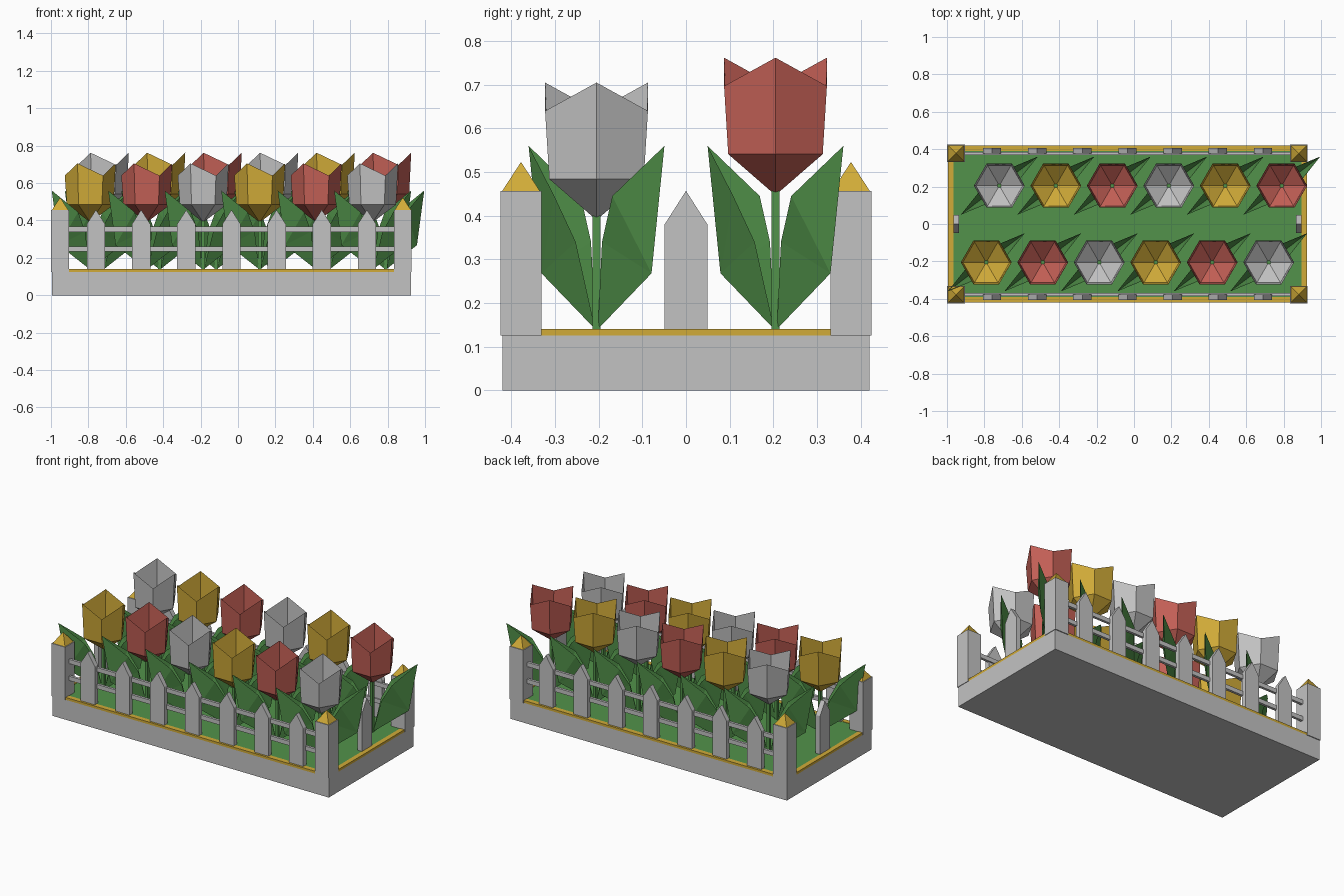
import bpy, bmesh, math
from mathutils import Matrix, Vector

cube = bpy.data.objects.get("Cube")
if cube:
    bpy.data.objects.remove(cube, do_unlink=True)


def material(name, r, g, b):
    m = bpy.data.materials.new(name)
    m.use_nodes = True
    m.diffuse_color = (r, g, b, 1)
    m.node_tree.nodes["Principled BSDF"].inputs["Base Color"].default_value = (r, g, b, 1)
    return m


GREY = material("pale_grey", 0.545, 0.545, 0.545)
GOLD = material("gold", 0.64, 0.41, 0.04)
RED = material("soft_red", 0.55, 0.117, 0.093)
GREEN = material("leaf_green", 0.084, 0.29, 0.069)

CX = -0.035          # middle of the planter along x
SOIL = 0.14          # height of the planted surface


def finish(name, bm, mat, loc=(0, 0, 0), turn=0.0):
    mesh = bpy.data.meshes.new(name)
    bm.to_mesh(mesh)
    bm.free()
    mesh.materials.append(mat)
    obj = bpy.data.objects.new(name, mesh)
    obj.location = loc
    obj.rotation_euler.z = turn
    bpy.context.collection.objects.link(obj)
    return obj


def box(name, mat, size, center):
    bm = bmesh.new()
    bmesh.ops.create_cube(bm, size=1, matrix=Matrix.Diagonal((*size, 1)))
    return finish(name, bm, mat, center)


def picket(name, loc, turn=0.0):
    # pointed board, extruded through its thickness
    half, depth, shoulder, peak = 0.049, 0.03, 0.24, 0.317
    outline = [(-half, 0), (half, 0), (half, shoulder), (0, peak), (-half, shoulder)]
    bm = bmesh.new()
    face = bm.faces.new([bm.verts.new((x, -depth / 2, z)) for x, z in outline])
    new = bmesh.ops.extrude_face_region(bm, geom=[face])["geom"]
    bmesh.ops.translate(bm, vec=(0, depth, 0),
                        verts=[v for v in new if isinstance(v, bmesh.types.BMVert)])
    bmesh.ops.recalc_face_normals(bm, faces=bm.faces)
    finish(name, bm, GREY, loc, turn)


def cup(name, mat, loc):
    # six-sided cup with alternating high and low rim points
    bm = bmesh.new()
    tip = bm.verts.new((0, 0, 0))
    lower, upper = [], []
    for i in range(6):
        d = Vector((math.cos(i * math.pi / 3), math.sin(i * math.pi / 3), 0))
        lower.append(bm.verts.new(d * 0.125 + Vector((0, 0, 0.094))))
        rim = 0.25 if i % 2 else 0.315
        upper.append(bm.verts.new(d * 0.136 + Vector((0, 0, rim))))
    for i in range(6):
        j = (i + 1) % 6
        bm.faces.new((tip, lower[j], lower[i]))
        bm.faces.new((lower[i], lower[j], upper[j], upper[i]))
    finish(name, bm, mat, loc)


def leaf(name, loc, turn):
    # folded leaf: outer keel with a wing on each side
    bm = bmesh.new()
    base = bm.verts.new((0.005, 0, 0))
    keel = bm.verts.new((0.209, 0, 0.128))
    tip = bm.verts.new((0.258, 0, 0.42))
    for s in (-1, 1):
        low = bm.verts.new((0.05, s * 0.022, 0.2))
        side = bm.verts.new((0.11, s * 0.038, 0.305))
        for ring in ((base, keel, low), (low, keel, side), (side, keel, tip)):
            bm.faces.new(ring if s > 0 else ring[::-1])
    finish(name, bm, GREEN, loc, turn)


# planter base, gold rim and grass
box("planter_base", GREY, (1.92, 0.84, 0.125), (CX, 0, 0.0625))
for s, side in ((-1, "front"), (1, "back")):
    box(side + "_rim", GOLD, (1.92, 0.03, 0.015), (CX, s * 0.405, 0.1325))
for s, side in ((-1, "right"), (1, "left")):
    box(side + "_rim", GOLD, (0.03, 0.78, 0.015), (CX + s * 0.945, 0, 0.1325))
box("grass", GREEN, (1.86, 0.78, 0.013), (CX, 0, 0.1315))

# corner posts with pyramid caps
for sx, a in ((-1, "right"), (1, "left")):
    for sy, b in ((-1, "front"), (1, "back")):
        x, y = CX + sx * 0.916, sy * 0.378
        box(f"{b}_{a}_post", GREY, (0.095, 0.095, 0.332), (x, y, 0.291))
        bm = bmesh.new()
        bmesh.ops.create_cone(bm, cap_ends=True, segments=4, radius1=0.0607,
                              radius2=0, depth=0.066,
                              matrix=Matrix.Rotation(math.pi / 4, 4, "Z"))
        finish(f"{b}_{a}_post_cap", bm, GOLD, (x, y, 0.49))

# long fences, front and back
for s, side in ((-1, "front"), (1, "back")):
    for i in range(7):
        picket(f"{side}_picket_{i + 1}", (CX + (i - 3) * 0.2415, s * 0.392, SOIL))
    for z, level in ((0.247, "lower"), (0.353, "upper")):
        box(f"{side}_{level}_rail", GREY, (1.74, 0.016, 0.027), (CX, s * 0.378, z))

# single picket on each short end
for s, side in ((-1, "right"), (1, "left")):
    picket(side + "_end_picket", (CX + s * 0.916, 0, SOIL), math.pi / 2)

# two rows of flowers
rows = (("front", -0.79, -0.205, 0.39, (GOLD, RED, GREY)),
        ("back", -0.72, 0.205, 0.447, (GREY, GOLD, RED)))
for row, x0, y, height, colours in rows:
    for i in range(6):
        x = x0 + i * 0.302
        tag = f"{row}_flower_{i + 1}"
        cup(tag + "_cup", colours[i % 3], (x, y, height))
        stem = height + 0.01 - SOIL
        box(tag + "_stem", GREEN, (0.018, 0.018, stem), (x, y, SOIL + stem / 2))
        angle = math.atan2(0.155, 0.205)
        leaf(tag + "_leaf_a", (x, y, SOIL), angle)
        leaf(tag + "_leaf_b", (x, y, SOIL), angle + math.pi)
